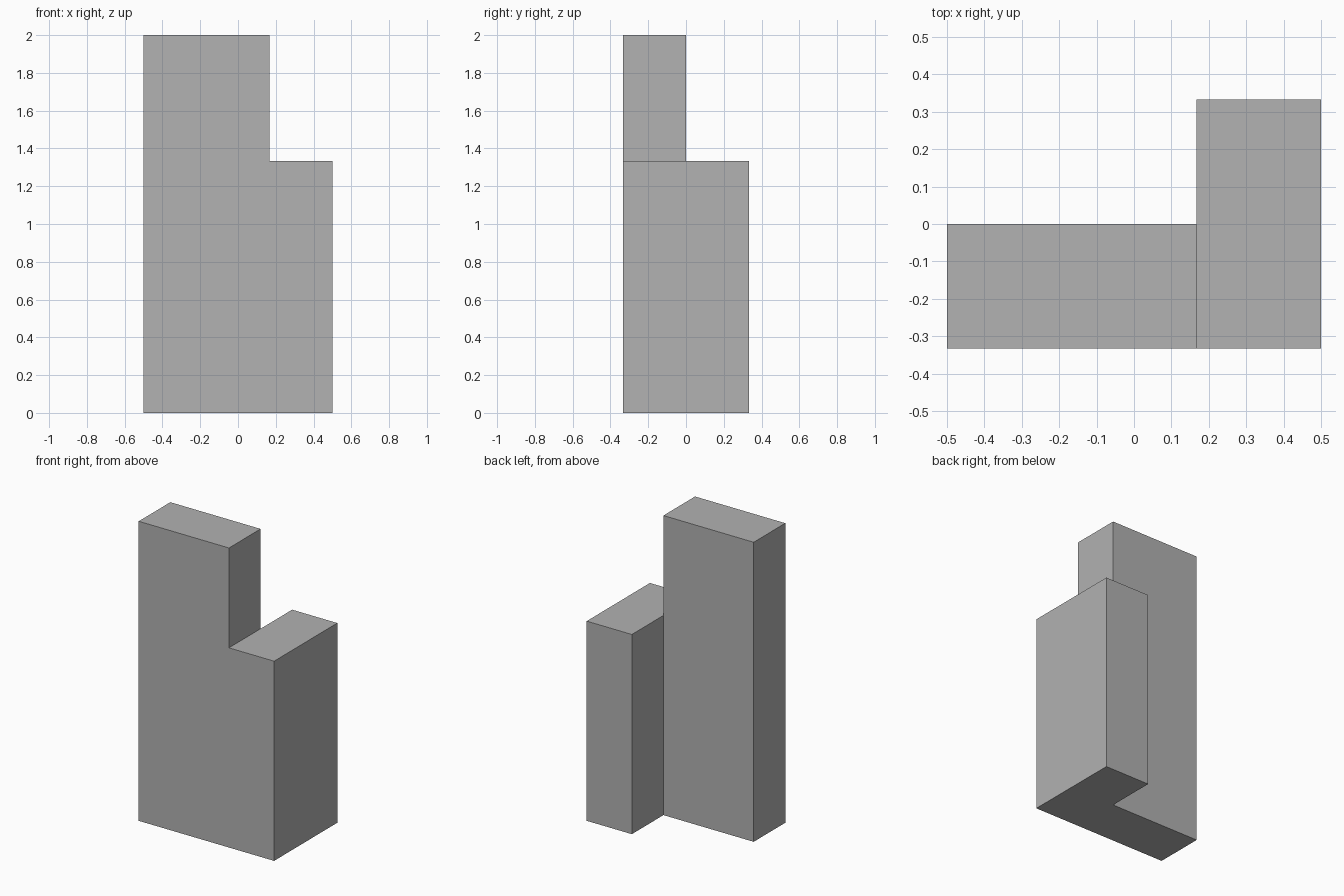
import bpy
import bmesh
from mathutils import Vector

cube = bpy.data.objects.get("Cube")
if cube:
    bpy.data.objects.remove(cube, do_unlink=True)

U = 1 / 3                      # module that sets every dimension
LOW_TOP, HIGH_TOP = 4 * U, 6 * U

# Single grey finish
grey = bpy.data.materials.new("plain_grey")
grey.use_nodes = True
colour = (0.445, 0.445, 0.445, 1)
grey.diffuse_color = colour
grey.node_tree.nodes["Principled BSDF"].inputs["Base Color"].default_value = colour

bm = bmesh.new()


def raise_faces(faces, height):
    """Extrude faces straight up and return the new caps."""
    result = bmesh.ops.extrude_face_region(bm, geom=faces)["geom"]
    verts = [g for g in result if isinstance(g, bmesh.types.BMVert)]
    bmesh.ops.translate(bm, verts=verts, vec=Vector((0, 0, height)))
    return [g for g in result if isinstance(g, bmesh.types.BMFace)]


# L-shaped footprint: a wide slab area and a deep wing area sharing an edge
corner_front = bm.verts.new((U / 2, -U, 0))
corner_inner = bm.verts.new((U / 2, 0, 0))
slab_left = [bm.verts.new((-1.5 * U, y, 0)) for y in (0, -U)]
wing_loop = [bm.verts.new(p) for p in
             ((1.5 * U, -U, 0), (1.5 * U, U, 0), (U / 2, U, 0))]
footprint = [
    bm.faces.new([corner_front, corner_inner] + slab_left),
    bm.faces.new([corner_front] + wing_loop + [corner_inner]),
]

# Shared lower body, then the slab rises above the wing
caps = raise_faces(footprint, LOW_TOP)
slab_cap = min(caps, key=lambda f: f.calc_center_median().x)
raise_faces([slab_cap], HIGH_TOP - LOW_TOP)

# Merge coplanar walls and orient them outward
bmesh.ops.dissolve_limit(bm, angle_limit=0.01, verts=bm.verts[:], edges=bm.edges[:])
bmesh.ops.recalc_face_normals(bm, faces=bm.faces[:])

mesh = bpy.data.meshes.new("stepped_block")
bm.to_mesh(mesh)
bm.free()
mesh.materials.append(grey)
block = bpy.data.objects.new("stepped_block", mesh)
bpy.context.collection.objects.link(block)
